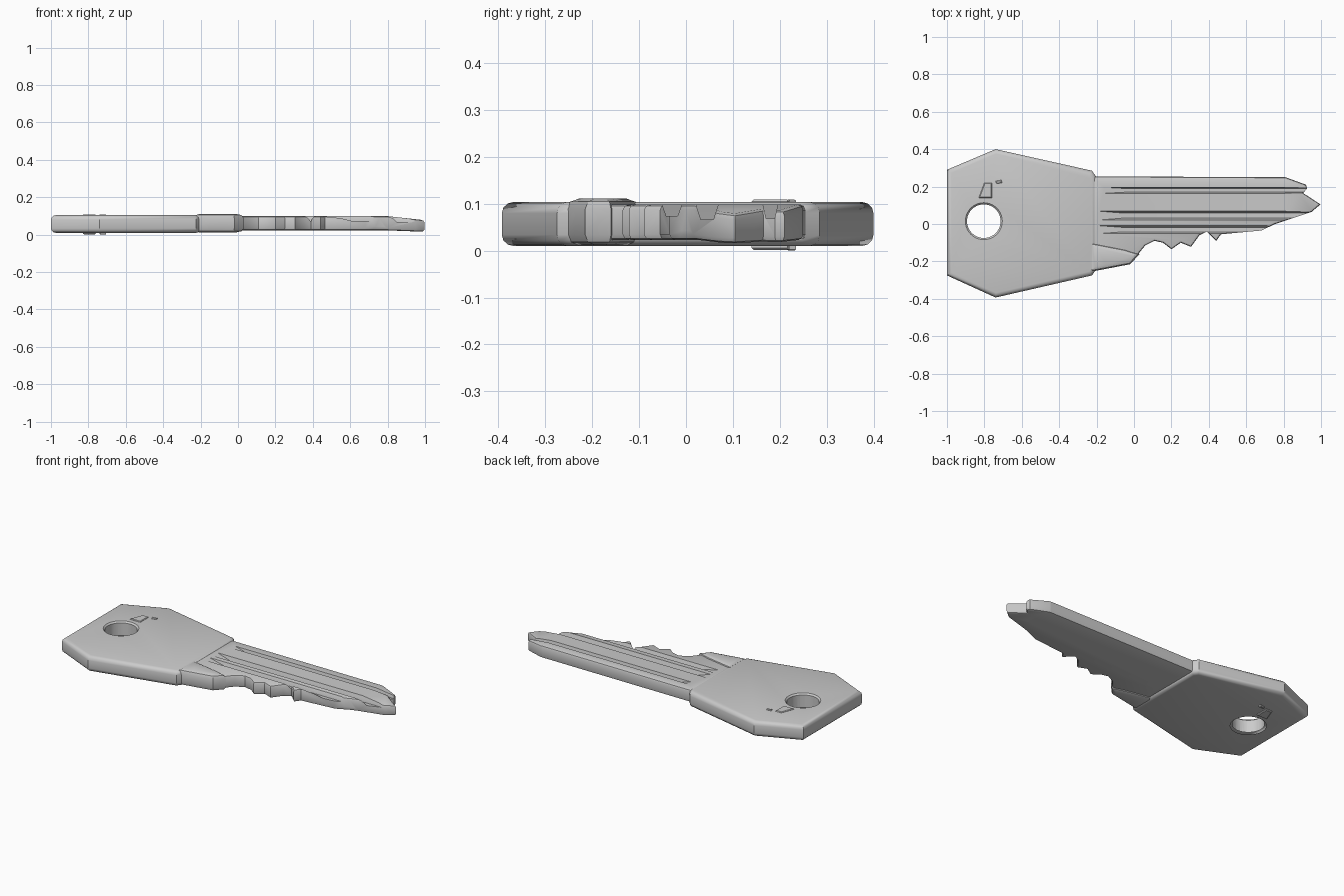
import bpy, bmesh, math
from mathutils import Matrix

if "Cube" in bpy.data.objects:
    bpy.data.objects.remove(bpy.data.objects["Cube"])


def to_object(name, bm):
    bmesh.ops.recalc_face_normals(bm, faces=bm.faces[:])
    mesh = bpy.data.meshes.new(name)
    bm.to_mesh(mesh)
    bm.free()
    obj = bpy.data.objects.new(name, mesh)
    bpy.context.collection.objects.link(obj)
    return obj


def plate(name, outline, z0, z1, bevel, segments=2, slope_x=None):
    """Flat plate from an outline, rims rounded; may slope down past slope_x."""
    bm = bmesh.new()
    face = bm.faces.new([bm.verts.new((x, y, z0)) for x, y in outline])
    ext = bmesh.ops.extrude_face_region(bm, geom=[face])
    for v in ext["geom"]:
        if isinstance(v, bmesh.types.BMVert):
            v.co.z = z1
    bmesh.ops.recalc_face_normals(bm, faces=bm.faces[:])
    if slope_x is not None:
        bmesh.ops.bisect_plane(bm, geom=bm.verts[:] + bm.edges[:] + bm.faces[:],
                               plane_co=(slope_x, 0, 0), plane_no=(1, 0, 0))
        for v in bm.verts:
            run = max(0, v.co.x - slope_x)
            v.co.z -= run * (0.11 if v.co.z > (z0 + z1) / 2 else 0.04)
    mid = (z0 + z1) / 2
    rims = [e for e in bm.edges
            if (e.verts[0].co.z > mid) == (e.verts[1].co.z > mid)
            and e.calc_face_angle(0) > 0.6]
    bmesh.ops.bevel(bm, geom=rims, offset=bevel, segments=segments,
                    profile=0.5, affect='EDGES', clamp_overlap=True)
    return to_object(name, bm)


def groove(y, width, z_face, depth, x0, x1):
    """Milled slot cutter with a sloping run-out; negative depth cuts from below."""
    bm = bmesh.new()
    bmesh.ops.create_cube(bm, size=1)
    for v in bm.verts:
        deep = v.co.z < 0
        x = (x0 + (0.12 if deep else -0.02)) if v.co.x < 0 else x1
        half = width * (0.3 if deep else 0.55)
        v.co = (x, y + math.copysign(half, v.co.y),
                z_face - depth if deep else z_face + 0.1 * depth)
    return to_object("groove_cutter", bm)


def hole_cone(x, y, z, r1, r2, depth):
    bm = bmesh.new()
    bmesh.ops.create_cone(bm, cap_ends=True, segments=40, radius1=r1, radius2=r2,
                          depth=depth, matrix=Matrix.Translation((x, y, z)))
    return to_object("hole_cutter", bm)


def carve(obj, cutters):
    bpy.context.view_layer.objects.active = obj
    for c in cutters:
        c.hide_render = True
        m = obj.modifiers.new("cut", 'BOOLEAN')
        m.operation, m.solver, m.object = 'DIFFERENCE', 'EXACT', c
        bpy.ops.object.modifier_apply(modifier=m.name)
        bpy.data.objects.remove(c)


# Bow (key head) with chamfered key-ring hole
bow = plate("key_bow", [(-1, -0.275), (-0.74, -0.393), (-0.225, -0.275), (-0.2, -0.24),
                        (-0.2, 0.25), (-0.225, 0.285), (-0.74, 0.4), (-1, 0.29)],
            0.01, 0.104, 0.024, 3)
hx, hy = -0.803, 0.015
carve(bow, [hole_cone(hx, hy, 0.05, 0.09, 0.09, 0.3),
            hole_cone(hx, hy, 0.102, 0.085, 0.109, 0.024),
            hole_cone(hx, hy, 0.012, 0.109, 0.085, 0.024)])

# Blade with cut teeth and sloping split tip
blade_outline = [
    (-0.23, -0.24), (-0.01, -0.2), (0.06, -0.115), (0.11, -0.09), (0.155, -0.1),
    (0.2, -0.135), (0.25, -0.1), (0.305, -0.122), (0.35, -0.06), (0.39, -0.04),
    (0.44, -0.09), (0.465, -0.055), (0.68, -0.035), (0.755, 0.0), (0.95, 0.065),
    (0.997, 0.105), (0.905, 0.165), (0.925, 0.19), (0.92, 0.21), (0.81, 0.25),
    (-0.23, 0.255)]
TOP, BOTTOM = 0.099, 0.023
blade = plate("key_blade", blade_outline, BOTTOM, TOP, 0.012, 2, 0.8)

# Lengthwise grooves on both faces
carve(blade, [groove(0.18, 0.03, TOP, 0.03, -0.15, 1.1),
              groove(0.045, 0.045, TOP, 0.032, -0.18, 1.1),
              groove(-0.03, 0.04, TOP, 0.025, -0.18, 1.1),
              groove(0.125, 0.06, BOTTOM, -0.025, -0.17, 1.1),
              groove(0.0, 0.03, BOTTOM, -0.02, -0.17, 1.1)])

# Thicker shoulder where the blade meets the bow
shoulder = plate("blade_shoulder", [(-0.23, -0.255), (-0.14, -0.238), (-0.02, -0.215),
                                    (0.03, -0.16), (-0.05, -0.135), (-0.23, -0.1)],
                 0.012, 0.111, 0.022, 2)

# Small plain raised pads above the hole, on both faces
plate("bow_pad_large", [(-0.83, 0.14), (-0.76, 0.14), (-0.76, 0.22), (-0.8, 0.22)],
      0.002, 0.109, 0.004, 1)
plate("bow_pad_small", [(-0.735, 0.215), (-0.705, 0.22), (-0.71, 0.235), (-0.74, 0.23)],
      0.0, 0.109, 0.003, 1)

# Smooth the rounded rims, keep the cuts sharp
for obj in (bow, blade, shoulder):
    bpy.ops.object.select_all(action='DESELECT')
    obj.select_set(True)
    bpy.context.view_layer.objects.active = obj
    bpy.ops.object.shade_smooth_by_angle(angle=math.radians(32))
